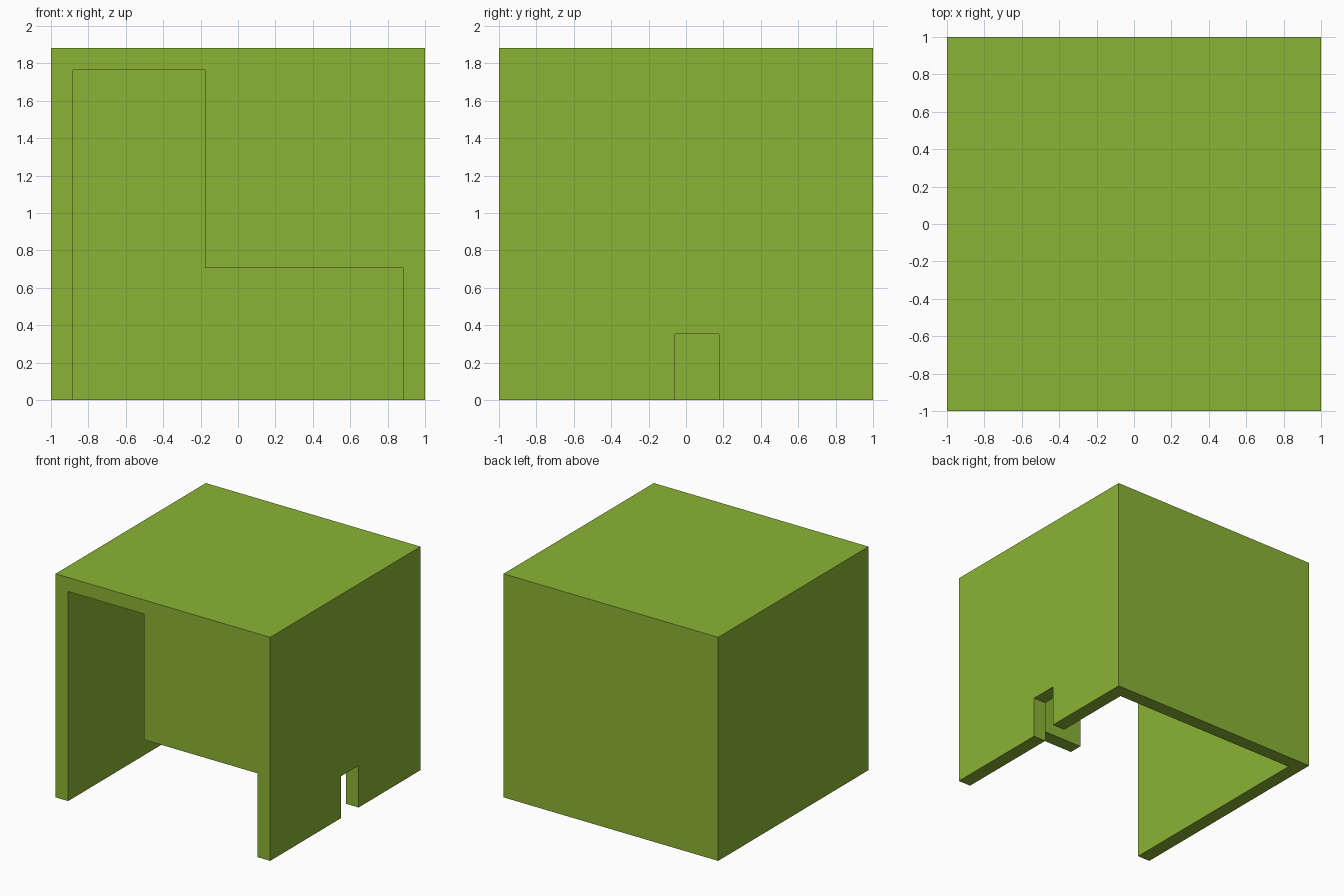
import bpy
import bmesh
from mathutils import Vector

cube = bpy.data.objects.get("Cube")
if cube:
    bpy.data.objects.remove(cube, do_unlink=True)

U = 2 / 17            # wall thickness, the unit for every measure
IN = 1 - U            # inner face of the walls
TOP = 16 * U          # roof height
CEIL = 15 * U         # ceiling height

green = bpy.data.materials.new("leaf_green")
green.use_nodes = True
colour = (0.26, 0.455, 0.035, 1)
green.diffuse_color = colour
green.node_tree.nodes["Principled BSDF"].inputs["Base Color"].default_value = colour


def prism(name, points, depth):
    """Solid made by sweeping a flat outline of 3D points along a vector."""
    bm = bmesh.new()
    face = bm.faces.new([bm.verts.new(p) for p in points])
    swept = bmesh.ops.extrude_face_region(bm, geom=[face], use_keep_orig=True)["geom"]
    bmesh.ops.translate(bm, vec=Vector(depth),
                        verts=[v for v in swept if isinstance(v, bmesh.types.BMVert)])
    bmesh.ops.recalc_face_normals(bm, faces=bm.faces)
    mesh = bpy.data.meshes.new(name)
    bm.to_mesh(mesh)
    bm.free()
    mesh.materials.append(green)
    obj = bpy.data.objects.new(name, mesh)
    bpy.context.collection.objects.link(obj)
    return obj


def square(r, z):
    return [(-r, -r, z), (r, -r, z), (r, r, z), (-r, r, z)]


def cut(target, cutter):
    """Carve the cutter out of the target, then drop the cutter."""
    cutter.hide_render = True
    mod = target.modifiers.new("cut", 'BOOLEAN')
    mod.operation = 'DIFFERENCE'
    mod.solver = 'EXACT'
    mod.object = cutter
    bpy.context.view_layer.objects.active = target
    bpy.ops.object.modifier_apply(modifier=mod.name)
    bpy.data.objects.remove(cutter, do_unlink=True)


# Outer block
shelter = prism("shelter_shell", square(1, 0), (0, 0, TOP))

# Hollow inside, open at the bottom
cut(shelter, prism("hollow_cutter", square(IN, -0.2), (0, 0, CEIL + 0.2)))

# L-shaped opening in the front: tall doorway joined to a low gap
outline = [(-IN, -0.2), (IN, -0.2), (IN, 6 * U), (-1.5 * U, 6 * U),
           (-1.5 * U, CEIL), (-IN, CEIL)]
cut(shelter, prism("front_opening_cutter", [(x, -1.2, z) for x, z in outline], (0, 0.5, 0)))

# Small hole at the foot of the +x wall
hole = [(-0.5 * U, -0.2), (1.5 * U, -0.2), (1.5 * U, 3 * U), (-0.5 * U, 3 * U)]
cut(shelter, prism("side_hole_cutter", [(0.7, y, z) for y, z in hole], (0.5, 0, 0)))
